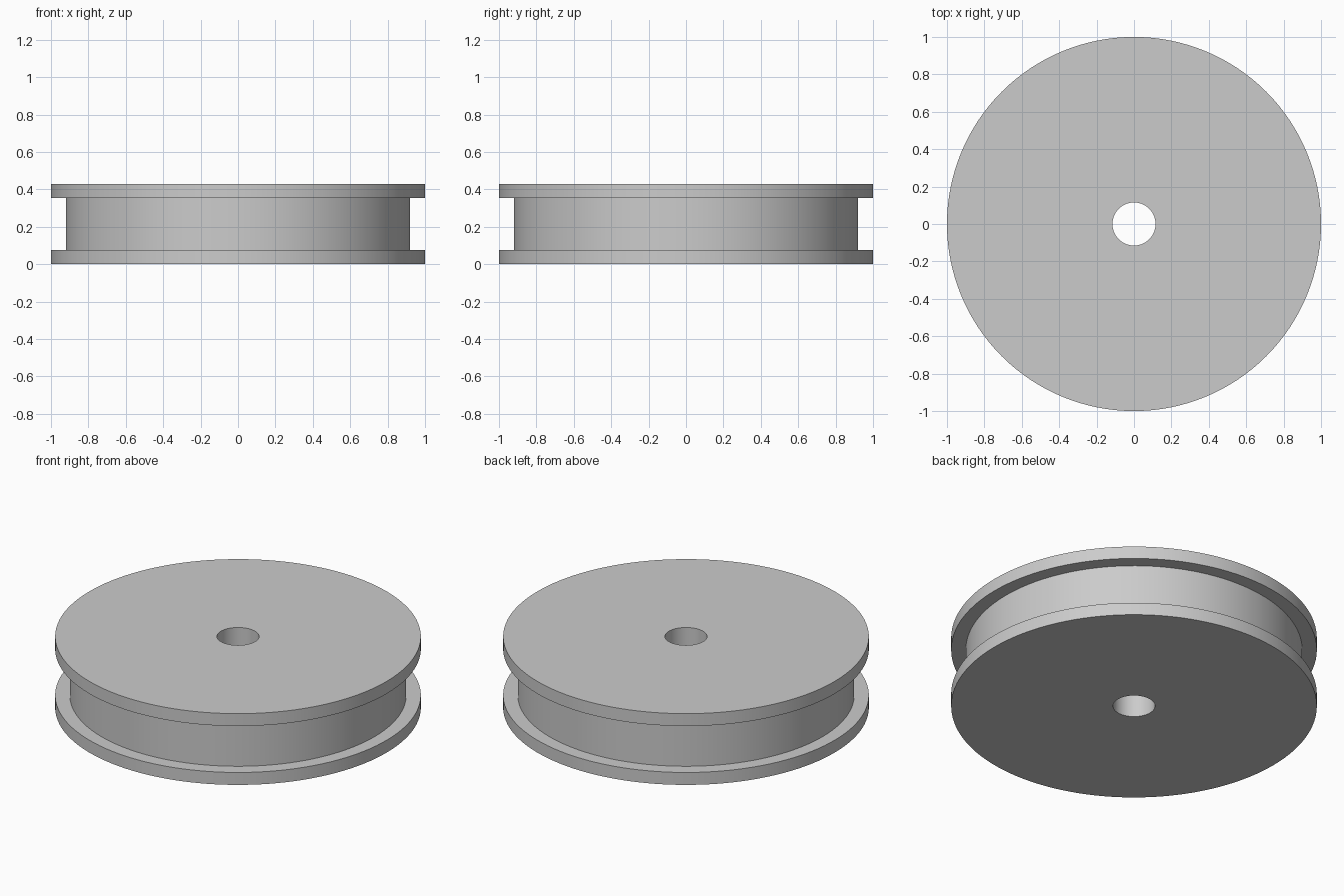
import bpy
import bmesh
from math import cos, sin, tau, radians

cube = bpy.data.objects.get("Cube")
if cube:
    bpy.data.objects.remove(cube, do_unlink=True)

SIDES = 128
BORE, DRUM, RIM = 0.115, 0.92, 1.0
HEIGHT, FLANGE = 0.43, 0.075

grey = bpy.data.materials.new("plain grey")
grey.use_nodes = True
colour = (0.6, 0.6, 0.6, 1)
grey.diffuse_color = colour
grey.node_tree.nodes["Principled BSDF"].inputs["Base Color"].default_value = colour


def lathe(name, profile):
    """Revolve a closed (radius, z) profile around the z axis."""
    bm = bmesh.new()
    rings = [[bm.verts.new((r * cos(tau * i / SIDES), r * sin(tau * i / SIDES), z))
              for i in range(SIDES)] for r, z in profile]
    for k, ring in enumerate(rings):
        above = rings[(k + 1) % len(rings)]
        for i in range(SIDES):
            j = (i + 1) % SIDES
            bm.faces.new((ring[i], ring[j], above[j], above[i]))
    bmesh.ops.recalc_face_normals(bm, faces=bm.faces)
    mesh = bpy.data.meshes.new(name)
    bm.to_mesh(mesh)
    bm.free()
    mesh.materials.append(grey)
    obj = bpy.data.objects.new(name, mesh)
    bpy.context.collection.objects.link(obj)
    bpy.ops.object.select_all(action="DESELECT")
    obj.select_set(True)
    bpy.context.view_layer.objects.active = obj
    bpy.ops.object.shade_smooth_by_angle(angle=radians(30))
    return obj


# Grooved wheel: two flanges, a recessed drum and a straight through bore
low, high = FLANGE, HEIGHT - FLANGE
lathe("grooved_wheel", [
    (BORE, 0), (RIM, 0), (RIM, low), (DRUM, low),
    (DRUM, high), (RIM, high), (RIM, HEIGHT), (BORE, HEIGHT),
])
